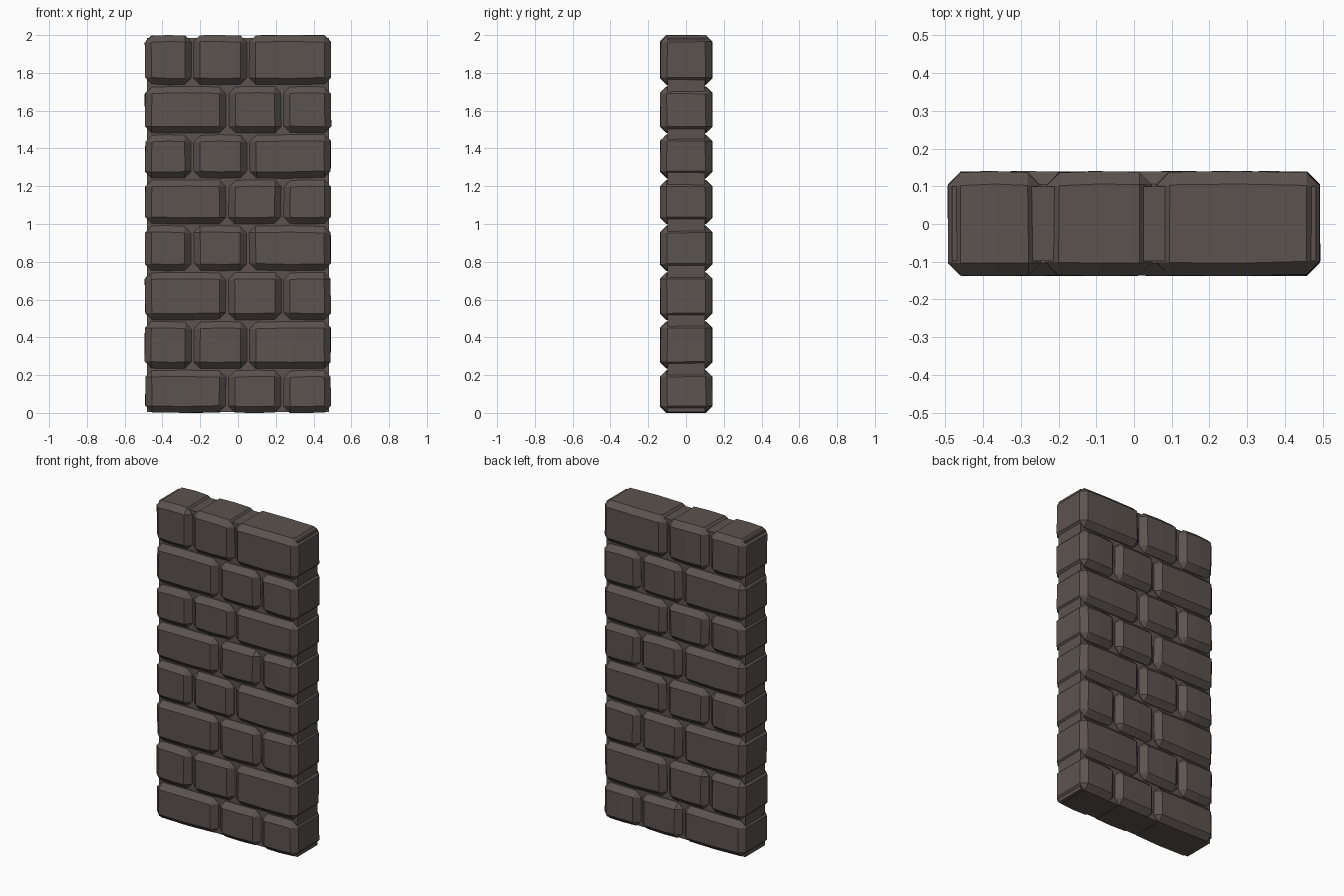
import bpy
import bmesh
import random
from mathutils import Vector

random.seed(4)

cube = bpy.data.objects.get("Cube")
if cube:
    bpy.data.objects.remove(cube, do_unlink=True)

stone = bpy.data.materials.new("dark_brown_stone")
stone.use_nodes = True
colour = (0.105, 0.086, 0.078, 1)
stone.diffuse_color = colour
shader = stone.node_tree.nodes["Principled BSDF"]
shader.inputs["Base Color"].default_value = colour
shader.inputs["Roughness"].default_value = 0.9


def block(name, low, high, chamfer=0.0, wobble=0.0):
    """Box between two corners, slightly crowned and chamfered like cut stone."""
    low, high = Vector(low), Vector(high)
    centre, size = (low + high) / 2, high - low
    bm = bmesh.new()
    bmesh.ops.create_cube(bm, size=1)
    if chamfer:
        # A centre cut keeps its full size while the corners are worn inward
        bmesh.ops.bisect_plane(bm, geom=bm.verts[:] + bm.edges[:] + bm.faces[:],
                               plane_co=(0, 0, 0), plane_no=(1, 0, 0))
    for v in bm.verts:
        corner = abs(v.co.x) > 0.1
        v.co = Vector(a * b for a, b in zip(v.co, size))
        if corner:
            v.co -= Vector(random.uniform(0, wobble) * (1 if a > 0 else -1) for a in v.co)
        v.co += centre
    if chamfer:
        bm.normal_update()
        edges = [e for e in bm.edges if e.calc_face_angle(0) > 0.8]
        bmesh.ops.bevel(bm, geom=edges, offset=chamfer, segments=1,
                        profile=0.5, affect='EDGES')
    bmesh.ops.recalc_face_normals(bm, faces=bm.faces[:])
    mesh = bpy.data.meshes.new(name)
    bm.to_mesh(mesh)
    bm.free()
    mesh.materials.append(stone)
    obj = bpy.data.objects.new(name, mesh)
    bpy.context.collection.objects.link(obj)
    return obj


# Recessed mortar core
block("mortar_core", (-0.482, -0.098, 0.004), (0.482, 0.1, 1.986))

# Courses of bricks, alternating between two joint layouts
levels = [0, 0.23, 0.488, 0.748, 0.995, 1.238, 1.477, 1.733, 2.0]
layouts = [(-0.495, -0.056, 0.235, 0.495), (-0.495, -0.24, 0.053, 0.495)]
gap = 0.004

for row, (bottom, top) in enumerate(zip(levels, levels[1:])):
    joints = layouts[row % 2]
    z0 = bottom + (gap if row else 0)
    z1 = top - (gap if row < len(levels) - 2 else 0)
    for col, (left, right) in enumerate(zip(joints, joints[1:])):
        x0 = left + (gap if col else 0)
        x1 = right - (gap if col < 2 else 0)
        block(f"brick_row_{row + 1}_{col + 1}", (x0, -0.138, z0), (x1, 0.14, z1),
              chamfer=0.034, wobble=0.006)
